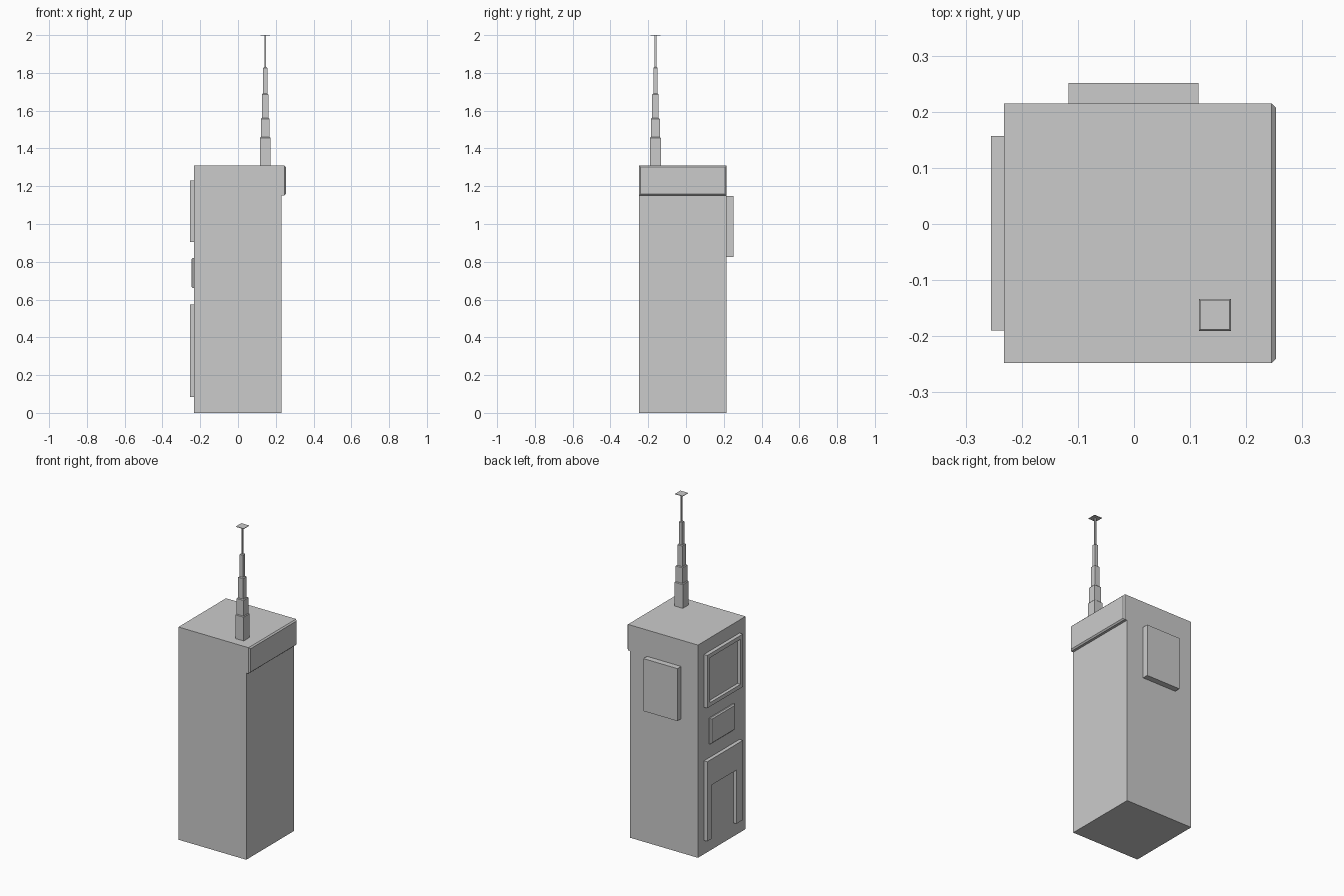
import bpy
import bmesh
from mathutils import Vector

cube = bpy.data.objects.get("Cube")
if cube:
    bpy.data.objects.remove(cube, do_unlink=True)

grey = bpy.data.materials.new("plain grey")
grey.use_nodes = True
colour = (0.6, 0.6, 0.6, 1)
grey.diffuse_color = colour
grey.node_tree.nodes["Principled BSDF"].inputs["Base Color"].default_value = colour


def finish(name, bm):
    bmesh.ops.recalc_face_normals(bm, faces=bm.faces)
    mesh = bpy.data.meshes.new(name)
    bm.to_mesh(mesh)
    bm.free()
    mesh.materials.append(grey)
    obj = bpy.data.objects.new(name, mesh)
    bpy.context.scene.collection.objects.link(obj)
    return obj


def box_mesh(x, y, z):
    bm = bmesh.new()
    bmesh.ops.create_cube(bm, size=1)
    for v in bm.verts:
        v.co = Vector(r[0] if c < 0 else r[1] for c, r in zip(v.co, (x, y, z)))
    return bm


def box(name, x, y, z):
    return finish(name, box_mesh(x, y, z))


def face_towards(bm, direction):
    bm.normal_update()
    return max(bm.faces, key=lambda f: f.normal.dot(Vector(direction)))


def chamfered_plate(name, x, y, z, direction, edge):
    """Box whose face in the given direction has chamfered borders."""
    bm = box_mesh(x, y, z)
    face = face_towards(bm, direction)
    bmesh.ops.bevel(bm, geom=list(face.edges), offset=edge, segments=1,
                    affect='EDGES')
    return finish(name, bm)


LEFT, RIGHT, FRONT, BACK, TOP = -0.232, 0.23, -0.248, 0.215, 1.31
OUT = -0.255

# Body, raised side lip and rear plate
box("body", (LEFT, RIGHT), (FRONT, BACK), (0, TOP))
chamfered_plate("side_lip", (RIGHT, 0.253), (FRONT, BACK), (1.15, TOP),
                (1, 0, 0), 0.008)
box("rear_plate", (-0.117, 0.115), (BACK, 0.251), (0.825, 1.148))

# Upper frame with a sunken panel
bm = box_mesh((OUT, LEFT), (-0.19, 0.157), (0.905, 1.23))
panel = face_towards(bm, (-1, 0, 0))
bmesh.ops.inset_region(bm, faces=[panel], thickness=0.024, use_even_offset=True)
rim = bmesh.ops.extrude_face_region(bm, geom=[panel])
moved = [g for g in rim["geom"] if isinstance(g, bmesh.types.BMVert)]
bmesh.ops.translate(bm, verts=moved, vec=(0.02, 0, 0))
if panel.is_valid:
    bmesh.ops.delete(bm, geom=[panel], context='FACES_ONLY')
finish("upper_frame", bm)

# Button between the frames
chamfered_plate("button", (-0.246, LEFT), (-0.13, 0.107), (0.66, 0.82),
                (-1, 0, 0), 0.007)

# Lower frame, an arch open at the bottom, with its thin inner panel
arch = [(-0.19, 0.085), (-0.19, 0.575), (0.157, 0.575), (0.157, 0.085),
        (0.11, 0.085), (0.11, 0.416), (-0.126, 0.416), (-0.126, 0.085)]
bm = bmesh.new()
face = bm.faces.new([bm.verts.new((LEFT, y, z)) for y, z in arch])
ext = bmesh.ops.extrude_face_region(bm, geom=[face])
bmesh.ops.translate(bm, vec=(OUT - LEFT, 0, 0),
                    verts=[g for g in ext["geom"] if isinstance(g, bmesh.types.BMVert)])
finish("lower_frame", bm)
box("lower_panel", (LEFT - 0.004, LEFT), (-0.126, 0.11), (0.085, 0.416))

# Telescopic aerial of square sections
AX, AY = 0.144, -0.162


def square_section(name, width, bottom, top):
    h = width / 2
    span = ((AX - h, AX + h), (AY - h, AY + h), (bottom, top))
    if width > 0.02 and top - bottom > 0.05:
        return chamfered_plate(name, *span, (0, 0, 1), 0.004)
    return box(name, *span)


heights = [TOP, 1.46, 1.56, 1.69, 1.83, 1.998]
for i, width in enumerate((0.057, 0.047, 0.034, 0.022, 0.009)):
    square_section(f"aerial_section_{i + 1}", width, heights[i], heights[i + 1])
square_section("aerial_tip", 0.052, 1.997, 2.0)
